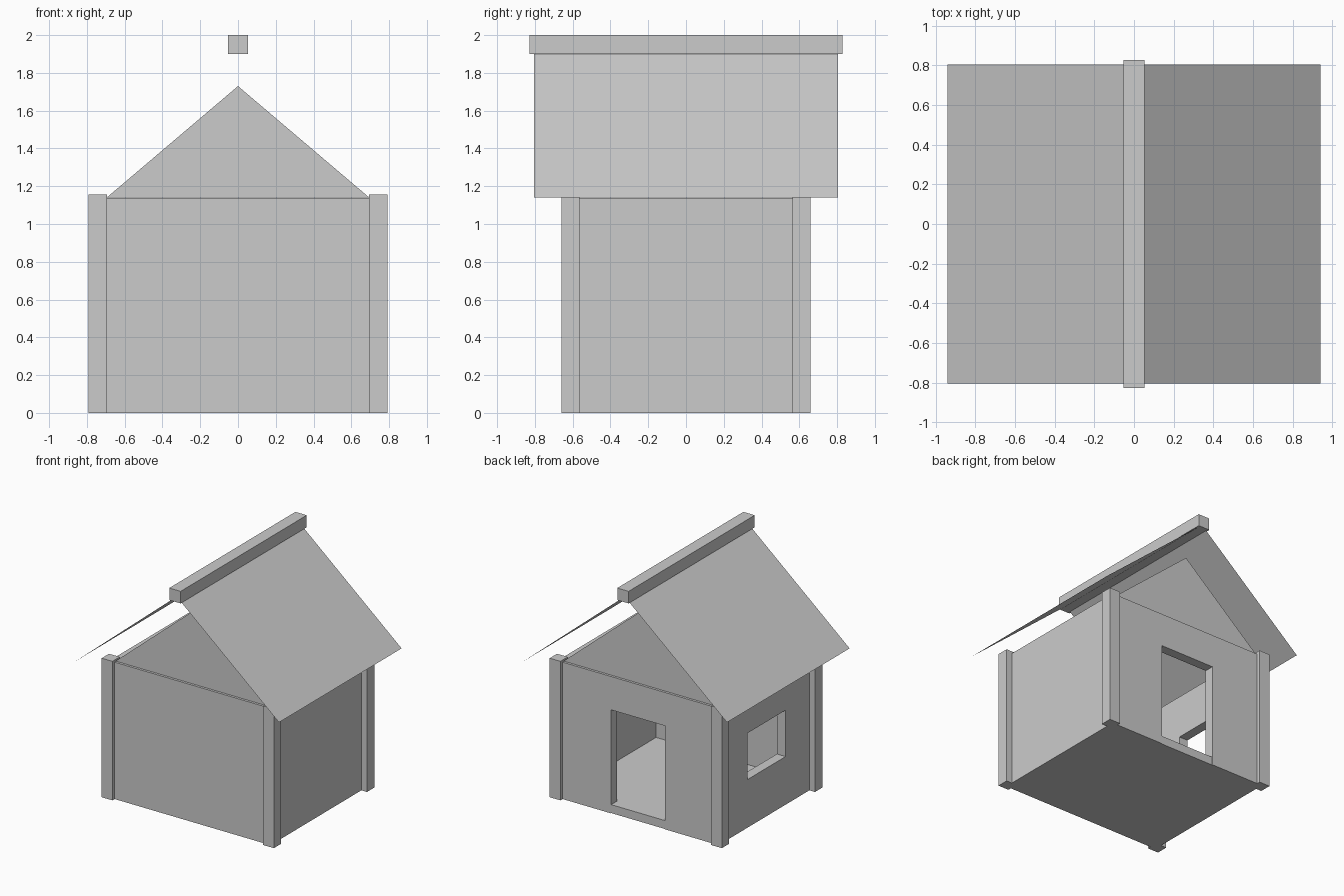
import bpy
import bmesh
from mathutils import Vector

cube = bpy.data.objects.get("Cube")
if cube:
    bpy.data.objects.remove(cube, do_unlink=True)

# Single plain grey
grey = bpy.data.materials.new("plain_grey")
grey.use_nodes = True
grey.diffuse_color = (0.6, 0.6, 0.6, 1)
grey.node_tree.nodes["Principled BSDF"].inputs["Base Color"].default_value = (0.6, 0.6, 0.6, 1)

# Main dimensions
WX, WY, WALL_TOP, THICK = 0.74, 0.63, 1.137, 0.08
IN_X, IN_Y = WX - THICK, WY - THICK


def finish(name, bm, solid=True):
    if solid:
        bmesh.ops.recalc_face_normals(bm, faces=bm.faces)
    mesh = bpy.data.meshes.new(name)
    bm.to_mesh(mesh)
    bm.free()
    mesh.materials.append(grey)
    obj = bpy.data.objects.new(name, mesh)
    bpy.context.collection.objects.link(obj)
    return obj


def box(name, low, high):
    bm = bmesh.new()
    bmesh.ops.create_cube(bm, size=1)
    low, high = Vector(low), Vector(high)
    for v in bm.verts:
        v.co = (low + high) / 2 + v.co * (high - low)
    return finish(name, bm)


def sheet(name, points):
    bm = bmesh.new()
    bm.faces.new([bm.verts.new(p) for p in points])
    return finish(name, bm, solid=False)


def extruded(name, points, offset):
    bm = bmesh.new()
    face = bm.faces.new([bm.verts.new(p) for p in points])
    result = bmesh.ops.extrude_face_region(bm, geom=[face], use_keep_orig=True)
    moved = [g for g in result["geom"] if isinstance(g, bmesh.types.BMVert)]
    bmesh.ops.translate(bm, verts=moved, vec=offset)
    return finish(name, bm)


def rect(x, half, low, high):
    return [(x, -half, low), (x, half, low), (x, half, high), (x, -half, high)]


def pierced_wall(name, outer_x, inner_x, half, window):
    # Four loops joined in a closed cycle make a slab with a square hole
    bm = bmesh.new()
    loops = [[bm.verts.new(p) for p in rect(x, *size)]
             for x, size in ((outer_x, half), (outer_x, window),
                             (inner_x, window), (inner_x, half))]
    for k in range(4):
        a, b = loops[k], loops[(k + 1) % 4]
        for i in range(4):
            j = (i + 1) % 4
            bm.faces.new((a[i], a[j], b[j], b[i]))
    return finish(name, bm)


# Floor slab
box("floor", (-WX + 0.005, -WY + 0.005, 0), (WX - 0.005, WY - 0.005, 0.07))

# Walls: plain front and left, doorway at the back, window on the right
box("front_wall", (-WX, -WY, 0), (WX, -IN_Y, WALL_TOP))
box("left_wall", (IN_X, -IN_Y, 0), (WX, IN_Y, WALL_TOP))
pierced_wall("right_wall", -WX, -IN_X, (IN_Y, 0, WALL_TOP), (0.25, 0.4, 0.785))
DOOR_X, DOOR_TOP = 0.25, 0.86
door_profile = [(-WX, 0), (-DOOR_X, 0), (-DOOR_X, DOOR_TOP), (DOOR_X, DOOR_TOP),
                (DOOR_X, 0), (WX, 0), (WX, WALL_TOP), (-WX, WALL_TOP)]
extruded("back_wall", [(x, WY, z) for x, z in door_profile], (0, -THICK, 0))

# Corner posts
for sx, side in ((-1, "right"), (1, "left")):
    for sy, end in ((-1, "front"), (1, "back")):
        cx, cy = sx * 0.742, sy * 0.611
        box(f"{end}_{side}_post", (cx - 0.049, cy - 0.048, 0), (cx + 0.049, cy + 0.048, 1.155))

# Thin gable panels
for sy, end in ((-1, "front"), (1, "back")):
    points = [(-0.695, sy * 0.615, 1.14), (0.695, sy * 0.615, 1.14), (0, sy * 0.615, 1.73)]
    sheet(f"{end}_gable", points if sy < 0 else points[::-1])

# Thin roof panels
for sx, side in ((-1, "right"), (1, "left")):
    points = [(sx * 0.04, -0.805, 1.9), (sx * 0.94, -0.805, 1.14),
              (sx * 0.94, 0.805, 1.14), (sx * 0.04, 0.805, 1.9)]
    sheet(f"{side}_roof_panel", points if sx > 0 else points[::-1])

# Ridge beam
box("ridge_beam", (-0.052, -0.828, 1.9), (0.052, 0.828, 2.0))
